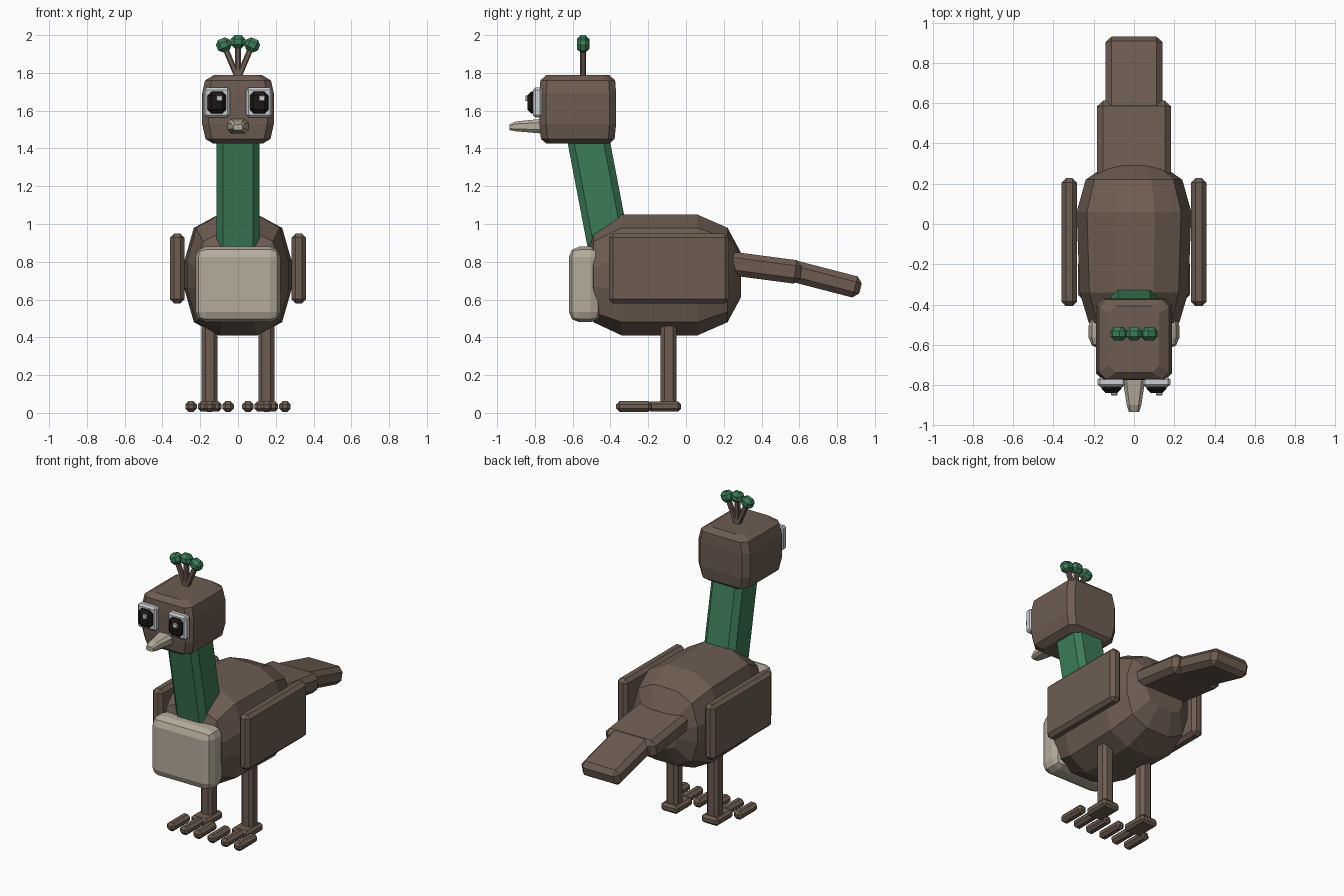
import bpy, bmesh
from math import radians, atan2
from mathutils import Matrix, Vector

if "Cube" in bpy.data.objects:
    bpy.data.objects.remove(bpy.data.objects["Cube"])


def material(name, rgb):
    m = bpy.data.materials.new(name)
    m.use_nodes = True
    m.diffuse_color = (*rgb, 1)
    bsdf = m.node_tree.nodes["Principled BSDF"]
    bsdf.inputs["Base Color"].default_value = (*rgb, 1)
    bsdf.inputs["Roughness"].default_value = 0.8
    return m


BROWN = material("feather brown", (0.155, 0.108, 0.083))
GREEN = material("neck green", (0.045, 0.2, 0.095))
CREAM = material("cream", (0.46, 0.41, 0.33))
WHITE = material("eye white", (0.6, 0.62, 0.65))
BLACK = material("pupil black", (0.012, 0.008, 0.008))


def finish(bm, name, mat):
    bmesh.ops.recalc_face_normals(bm, faces=bm.faces[:])
    mesh = bpy.data.meshes.new(name)
    bm.to_mesh(mesh)
    bm.free()
    mesh.materials.append(mat)
    ob = bpy.data.objects.new(name, mesh)
    bpy.context.collection.objects.link(ob)
    return ob


def block(name, mat, center, size, bevel, segments=1, rot=None):
    """Bevelled box, optionally rotated about its center."""
    bm = bmesh.new()
    bmesh.ops.create_cube(bm, size=1)
    bmesh.ops.scale(bm, vec=size, verts=bm.verts[:])
    bmesh.ops.bevel(bm, geom=bm.edges[:], offset=bevel, segments=segments,
                    profile=0.5, affect='EDGES')
    ob = finish(bm, name, mat)
    ob.matrix_world = Matrix.Translation(center) @ (rot or Matrix.Identity(4))
    return ob


def loft(name, mat, rings):
    """Skin a row of equal-length point rings and cap both ends."""
    bm = bmesh.new()
    loops = [[bm.verts.new(p) for p in ring] for ring in rings]
    n = len(loops[0])
    for a, b in zip(loops, loops[1:]):
        for i in range(n):
            j = (i + 1) % n
            bm.faces.new((a[i], a[j], b[j], b[i]))
    bm.faces.new(loops[0])
    bm.faces.new(loops[-1])
    return finish(bm, name, mat)


def octagon(hx, hy, c):
    """Rectangle outline with chamfered corners."""
    q = [(hx, hy - c), (hx - c, hy)]
    right = q + [(-x, y) for x, y in reversed(q)]
    return right + [(-x, -y) for x, y in right]


# Body: twelve-sided sections along y, given as y, half width, bottom, top
quarter = [(1, 0.22), (0.82, 0.78), (0.36, 1)]
half = quarter + [(-x, z) for x, z in reversed(quarter)]
section = half + [(-x, -z) for x, z in half]
stations = [(-0.51, 0.17, 0.56, 0.9), (-0.49, 0.225, 0.48, 0.96),
            (-0.34, 0.27, 0.41, 1.05), (0.06, 0.285, 0.41, 1.05),
            (0.22, 0.24, 0.48, 0.98), (0.29, 0.14, 0.61, 0.85)]
loft("body", BROWN, [[(x * w, y, (lo + hi) / 2 + z * (hi - lo) / 2)
                      for x, z in section] for y, w, lo, hi in stations])

# Breast patch
block("breast", CREAM, (0, -0.535, 0.68), (0.45, 0.17, 0.4), 0.055, 2)

# Neck leaning forward
loft("neck", GREEN, [[(x, y + yc, z) for x, y in octagon(0.115, 0.113, 0.035)]
                     for z, yc in ((0.86, -0.405), (1.5, -0.527))])

# Head, slightly barrel shaped
head = [(1.425, 0.13, 0.165), (1.45, 0.172, 0.195), (1.53, 0.19, 0.203),
        (1.69, 0.19, 0.203), (1.76, 0.175, 0.198), (1.79, 0.125, 0.165)]
loft("head", BROWN, [[(x, y - 0.573, z) for x, y in octagon(hx, hy, 0.035)]
                     for z, hx, hy in head])

# Beak tapering to the front
beak = [(-0.75, 0.06, 0.04, 1.518), (-0.9, 0.036, 0.026, 1.517),
        (-0.935, 0.025, 0.015, 1.512)]
loft("beak", CREAM, [[(x, y, z + zc) for x, z in octagon(hx, hz, hz * 0.5)]
                     for y, hx, hz, zc in beak])

# Tail in two drooping pieces
block("tail_base", BROWN, (0, 0.4, 0.77), (0.37, 0.42, 0.125), 0.03,
      rot=Matrix.Rotation(radians(-7.5), 4, 'X'))
block("tail_tip", BROWN, (0, 0.735, 0.708), (0.285, 0.39, 0.115), 0.03,
      rot=Matrix.Rotation(radians(-14.5), 4, 'X'))

# Paired parts
for side, s in (("left", 1), ("right", -1)):
    block(side + "_wing", BROWN, (s * 0.322, -0.09, 0.765),
          (0.077, 0.635, 0.37), 0.022)
    block(side + "_leg", BROWN, (s * 0.15, -0.092, 0.26),
          (0.085, 0.085, 0.5), 0.02)
    block(side + "_foot", BROWN, (s * 0.15, -0.115, 0.034),
          (0.125, 0.175, 0.054), 0.015)
    for i, dx in enumerate((-0.098, 0, 0.098)):
        block(f"{side}_toe_{i + 1}", BROWN, (s * 0.15 + dx, -0.275, 0.034),
              (0.062, 0.19, 0.056), 0.018)
    # Eye layers
    block(side + "_eye", WHITE, (s * 0.112, -0.785, 1.643),
          (0.137, 0.05, 0.158), 0.012)
    block(side + "_pupil", BLACK, (s * 0.112, -0.815, 1.643),
          (0.098, 0.05, 0.115), 0.02)
    block(side + "_eye_glint", WHITE, (s * 0.112 + 0.014, -0.838, 1.666),
          (0.032, 0.026, 0.03), 0.003)

# Crest: three stalks fanning out, each with a green tip
for name, end in (("left", (0.075, 1.948)), ("middle", (0, 1.965)),
                  ("right", (-0.075, 1.948))):
    base, tip = Vector((0, -0.545, 1.77)), Vector((end[0], -0.545, end[1]))
    turn = Matrix.Rotation(atan2(end[0], end[1] - base.z), 4, 'Y')
    block(name + "_crest_stalk", BROWN, (base + tip) / 2,
          (0.03, 0.03, (tip - base).length), 0.006, rot=turn)
    block(name + "_crest_tip", GREEN, tip, (0.078, 0.066, 0.07), 0.02, rot=turn)
